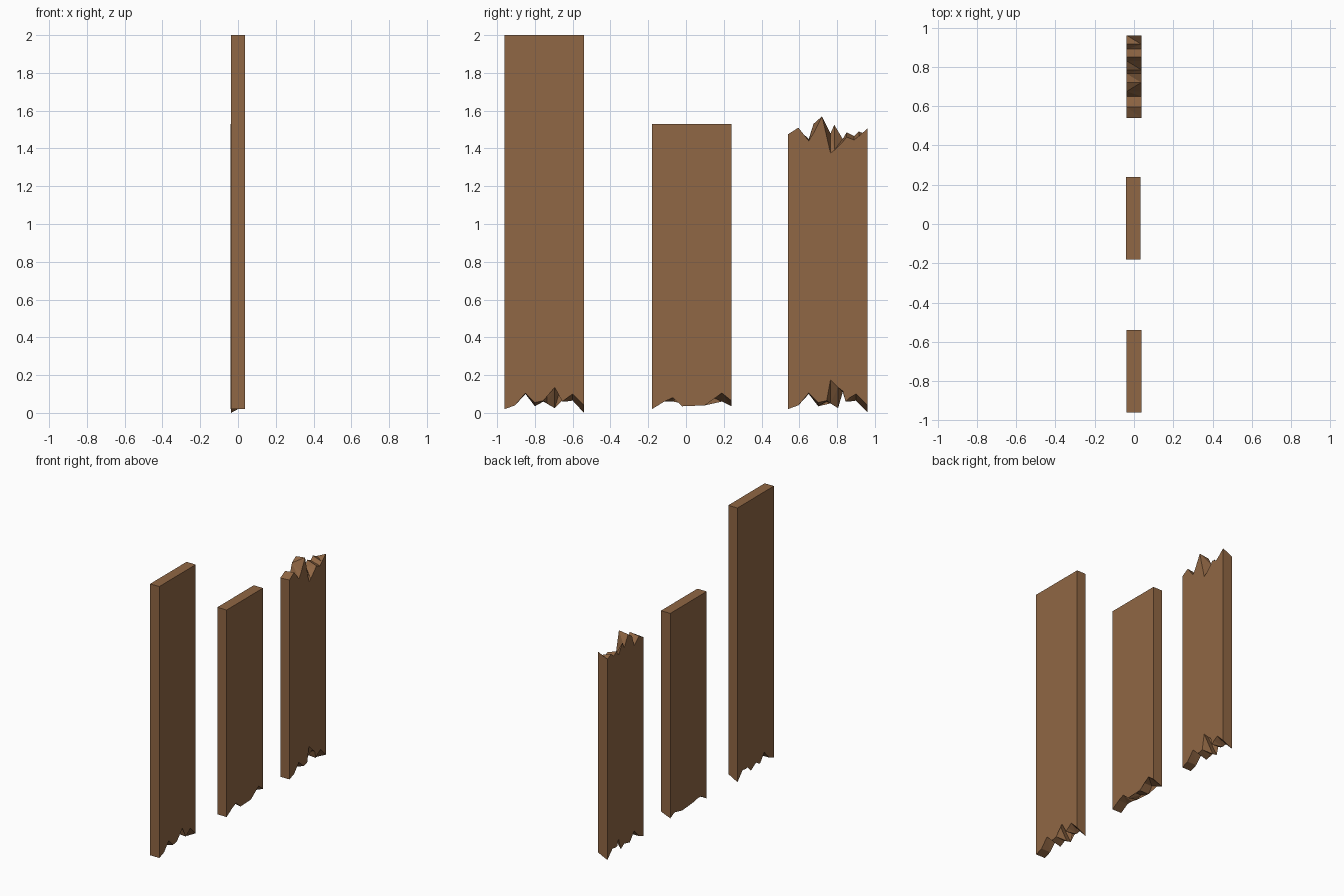
import bpy, bmesh

if "Cube" in bpy.data.objects:
    bpy.data.objects.remove(bpy.data.objects["Cube"])

wood = bpy.data.materials.new("brown wood")
wood.diffuse_color = (0.28, 0.135, 0.058, 1)
wood.use_nodes = True
wood.node_tree.nodes["Principled BSDF"].inputs["Base Color"].default_value = wood.diffuse_color

# Splintered ends: (distance across board, height on +x face, height on -x face)
LONG_BREAK = [(0, .02, .02), (.055, .04, .04), (.11, .105, .10), (.16, .055, .035),
              (.205, .065, .06), (.225, .175, .05), (.265, .135, .025), (.29, .115, .11),
              (.305, .06, .065), (.325, .08, .06), (.36, .10, .065), (.42, .04, .005)]
SHORT_BREAK = [(0, .02, .02), (.065, .06, .06), (.11, .08, .06), (.14, .08, .08),
               (.16, .035, .05), (.205, .065, .065), (.28, .04, .04),
               (.315, .085, .085), (.37, .105, .06), (.42, .065, .035)]
TOP_BREAK = [(0, 1.475, 1.47), (.055, 1.51, 1.50), (.11, 1.44, 1.45), (.135, 1.48, 1.53),
             (.18, 1.57, 1.56), (.225, 1.375, 1.48), (.245, 1.39, 1.525), (.29, 1.435, 1.45),
             (.31, 1.46, 1.485), (.35, 1.445, 1.465), (.375, 1.465, 1.49), (.42, 1.505, 1.47)]


def flat(height):
    return [(0, height, height), (.42, height, height)]


def board(name, y, x0, x1, bottom, top):
    """Plank standing on edge, its two ends following the given break lines."""
    bm = bmesh.new()

    def edge_pair(rows):
        near = [bm.verts.new((x1, y + d, a)) for d, a, b in rows]
        far = [bm.verts.new((x0, y + d, b)) for d, a, b in rows]
        return near, far

    bn, bf = edge_pair(bottom)
    tn, tf = edge_pair(top)
    # broad sides
    bm.faces.new(bn + tn[::-1])
    bm.faces.new(bf + tf[::-1])
    # narrow sides
    for i in (0, -1):
        bm.faces.new((bn[i], bf[i], tf[i], tn[i]))
    # ends, split into splinter facets
    for n, f in ((bn, bf), (tn, tf)):
        if len(n) == 2:
            bm.faces.new((n[0], n[1], f[1], f[0]))
            continue
        for i in range(len(n) - 1):
            if i % 2:
                bm.faces.new((n[i], n[i + 1], f[i]))
                bm.faces.new((n[i + 1], f[i + 1], f[i]))
            else:
                bm.faces.new((n[i], n[i + 1], f[i + 1]))
                bm.faces.new((n[i], f[i + 1], f[i]))
    bmesh.ops.triangulate(bm, faces=[f for f in bm.faces if len(f.verts) > 4])
    bmesh.ops.recalc_face_normals(bm, faces=bm.faces)
    mesh = bpy.data.meshes.new(name)
    bm.to_mesh(mesh)
    bm.free()
    mesh.materials.append(wood)
    bpy.context.collection.objects.link(bpy.data.objects.new(name, mesh))


board("tall_board", -.96, -.037, .037, LONG_BREAK, flat(2.0))
board("short_board", -.18, -.041, .034, SHORT_BREAK, flat(1.53))
board("broken_board", .54, -.037, .037, LONG_BREAK, TOP_BREAK)
# tall board's lowest splinter touches the ground
bpy.data.objects["tall_board"].data.vertices[len(LONG_BREAK) * 2 - 1].co.z = 0
